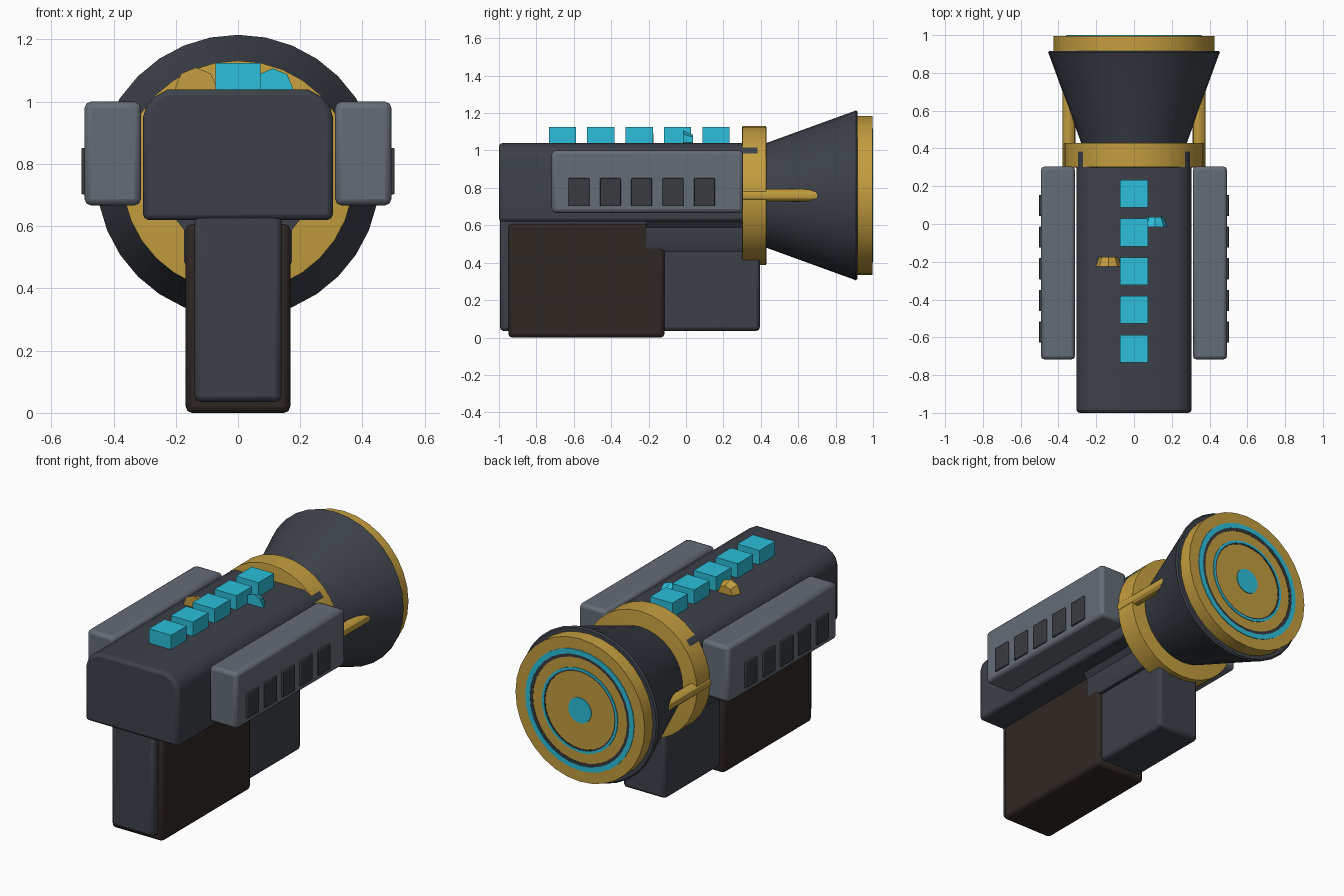
import bpy, bmesh, math
from mathutils import Vector

if "Cube" in bpy.data.objects:
    bpy.data.objects.remove(bpy.data.objects["Cube"])

AXIS_Z = 0.76


def material(name, rgb):
    m = bpy.data.materials.new(name)
    m.diffuse_color = (*rgb, 1)
    m.use_nodes = True
    m.node_tree.nodes["Principled BSDF"].inputs["Base Color"].default_value = m.diffuse_color
    return m


DARK = material("dark_metal", (0.045, 0.052, 0.065))
STEEL = material("steel", (0.13, 0.15, 0.18))
GOLD = material("gold", (0.55, 0.34, 0.05))
BROWN = material("brown_grip", (0.028, 0.02, 0.017))
CYAN = material("cyan_glow", (0.025, 0.52, 0.7))
VENT = material("vent_dark", (0.04, 0.043, 0.05))


def finish(bm, name, mat, bevel=0, segments=2, angle=30):
    bmesh.ops.recalc_face_normals(bm, faces=bm.faces)
    me = bpy.data.meshes.new(name)
    bm.to_mesh(me)
    bm.free()
    ob = bpy.data.objects.new(name, me)
    bpy.context.collection.objects.link(ob)
    me.materials.append(mat)
    if bevel:
        mod = ob.modifiers.new("bevel", "BEVEL")
        mod.width, mod.segments = bevel, segments
        mod.limit_method = "ANGLE"
        mod.angle_limit = math.radians(35)
    bpy.ops.object.select_all(action="DESELECT")
    bpy.context.view_layer.objects.active = ob
    ob.select_set(True)
    bpy.ops.object.shade_smooth_by_angle(angle=math.radians(angle))
    return ob


def box(name, x, y, z, mat, bevel=0):
    bm = bmesh.new()
    bmesh.ops.create_cube(bm, size=1)
    for v in bm.verts:
        v.co = Vector([(a + b) / 2 + c * (b - a) for (a, b), c in zip((x, y, z), v.co)])
    return finish(bm, name, mat, bevel)


def prism(name, half, y0, y1, mat, bevel=0):
    """Extrude a mirrored (x, z) half profile along y."""
    pts = half + [(-x, z) for x, z in reversed(half)]
    bm = bmesh.new()
    f = bm.faces.new([bm.verts.new((x, y0, z)) for x, z in pts])
    ext = bmesh.ops.extrude_face_region(bm, geom=[f])["geom"]
    bmesh.ops.translate(bm, vec=(0, y1 - y0, 0),
                        verts=[g for g in ext if isinstance(g, bmesh.types.BMVert)])
    return finish(bm, name, mat, bevel)


def lathe(name, profile, mat, cx=0, cz=AXIS_Z, sides=32, angle=30, phase=0, closed=False):
    """Spin an (r, y) profile about the y axis."""
    bm = bmesh.new()
    rings = []
    for r, y in profile:
        rings.append([bm.verts.new((cx + r * math.sin(a), y, cz + r * math.cos(a)))
                      for a in (2 * math.pi * i / sides + phase for i in range(sides))])
    pairs = list(zip(rings, rings[1:]))
    if closed:
        pairs.append((rings[-1], rings[0]))
    else:
        bm.faces.new(rings[0])
        bm.faces.new(rings[-1])
    for a, b in pairs:
        for i in range(sides):
            j = (i + 1) % sides
            bm.faces.new((a[i], a[j], b[j], b[i]))
    return finish(bm, name, mat, angle=angle)


# Main housing with rounded shoulders
prism("main_body", [(0.305, 0.62), (0.305, 0.95), (0.295, 0.985), (0.27, 1.015), (0.225, 1.04)],
      -1.0, 0.4, DARK, 0.018)

# Lower stock, grip cover and receiver block between them
box("stock", (-0.14, 0.14), (-0.995, 0.395), (0.035, 0.66), DARK, 0.02)
box("grip_cover", (-0.168, 0.168), (-0.95, -0.115), (0, 0.607), BROWN, 0.02)
prism("receiver_block", [(0.16, 0.46), (0.173, 0.485), (0.173, 0.588), (0.2, 0.622), (0.2, 0.65)],
      -0.21, 0.35, DARK)

# Side pods with vents, and gold struts
for s, side in ((1, "right"), (-1, "left")):
    def sx(a, b):
        return tuple(sorted((s * a, s * b)))
    box(f"{side}_pod", sx(0.312, 0.493), (-0.718, 0.305), (0.667, 1.0), STEEL, 0.02)
    for i in range(5):
        y = -0.572 + i * 0.1675
        box(f"{side}_vent_{i + 1}", sx(0.45, 0.503), (y - 0.056, y + 0.056), (0.702, 0.852), VENT, 0.004)
    lathe(f"{side}_strut", [(0.034, 0.3), (0.034, 0.8)], GOLD, cx=s * 0.345, sides=12)

# Collar, flared muzzle and end plate
lathe("collar", [(0.36, 0.3), (0.372, 0.302), (0.372, 0.428), (0.36, 0.43)], GOLD)
lathe("muzzle_cone", [(0.27, 0.4), (0.28, 0.43), (0.45, 0.898), (0.455, 0.908), (0.447, 0.917)], DARK)
lathe("end_plate", [(0.425, 0.9), (0.425, 0.996)], GOLD)

# Glowing rings and centre lens on the end plate
for i, (r0, r1, m) in enumerate(((0.328, 0.358, CYAN), (0.31, 0.328, VENT),
                                 (0.236, 0.25, CYAN), (0.228, 0.236, VENT))):
    y = 1.0 if m is CYAN else 0.998
    lathe(f"plate_ring_{i + 1}", [(r0, 0.98), (r1, 0.98), (r1, y), (r0, y)], m, closed=True)
lathe("centre_lens", [(0.075, 0.98), (0.075, 1.0)], CYAN)

# Glowing cells along the top
for i in range(5):
    y = -0.66 + i * 0.205
    box(f"top_cell_{i + 1}", (-0.073, 0.073), (y - 0.073, y + 0.073), (1.02, 1.125), CYAN)

# Small dials set into the top
lathe("gold_dial", [(0.068, -0.225), (0.048, -0.175)], GOLD, cx=-0.135, cz=1.042, sides=8, angle=10)
lathe("cyan_dial", [(0.065, -0.015), (0.042, 0.037)], CYAN, cx=0.112, cz=1.042, sides=8, angle=10)
